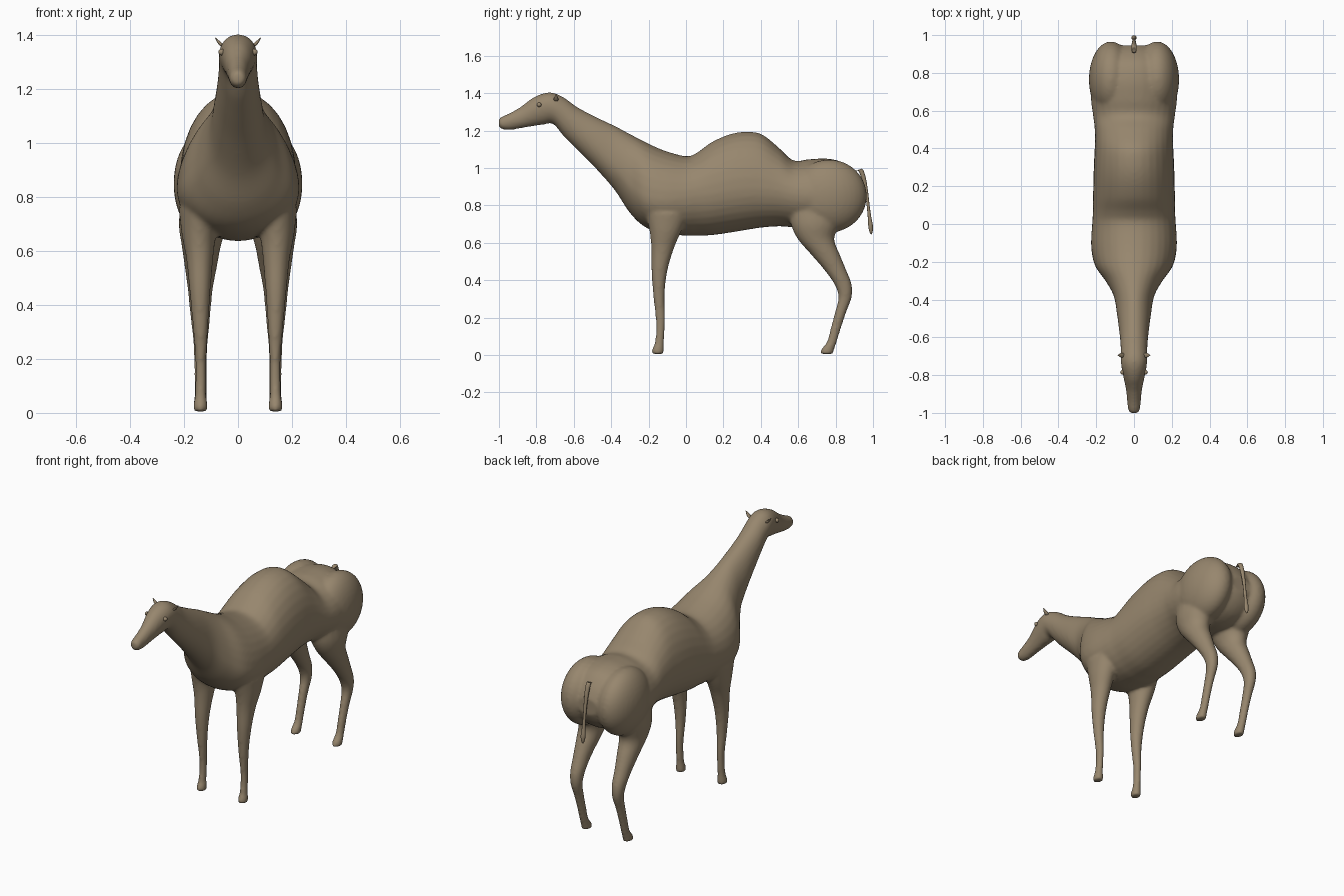
import bpy, bmesh, math
from mathutils import Vector

coat = bpy.data.materials.new("tan coat")
coat.diffuse_color = (0.31, 0.24, 0.155, 1)


def smooth_rows(rows, n=5):
    """Catmull-Rom interpolation through rows of numbers."""
    out = []
    for i in range(len(rows) - 1):
        p = [rows[max(0, min(len(rows) - 1, i + k))] for k in (-1, 0, 1, 2)]
        for s in range(n):
            t = s / n
            out.append([0.5 * (2 * b + (c - a) * t + (2 * a - 5 * b + 4 * c - d) * t * t
                               + (3 * b - a - 3 * c + d) * t ** 3)
                        for a, b, c, d in zip(*p)])
    out.append(list(rows[-1]))
    return out


def skin(bm, rings):
    """Bridge rings of points and close both ends."""
    vs = [[bm.verts.new(p) for p in r] for r in rings]
    n = len(vs[0])
    for a, b in zip(vs, vs[1:]):
        for i in range(n):
            j = (i + 1) % n
            bm.faces.new((a[i], a[j], b[j], b[i]))
    bm.faces.new(vs[0][::-1])
    bm.faces.new(vs[-1])


def trunk_ring(y, top, bot, w, mid, n=32):
    pts = []
    for i in range(n):
        a = 2 * math.pi * i / n
        s = math.sin(a)
        z = mid + s * ((top - mid) if s > 0 else (mid - bot))
        pts.append((w * math.cos(a), y, z))
    return pts


def leg_ring(z, y, ry, x, rx, side, n=20):
    return [(side * (x + rx * math.cos(2 * math.pi * i / n)),
             y + ry * math.sin(2 * math.pi * i / n), z) for i in range(n)]


def ellipsoid(bm, centre, radii):
    r = bmesh.ops.create_uvsphere(bm, u_segments=32, v_segments=20, radius=1)
    for v in r["verts"]:
        v.co = Vector([c + k * q for c, k, q in zip(centre, radii, v.co)])


def finish(name, bm):
    bmesh.ops.recalc_face_normals(bm, faces=bm.faces)
    me = bpy.data.meshes.new(name)
    for f in bm.faces:
        f.smooth = True
    bm.to_mesh(me)
    bm.free()
    me.materials.append(coat)
    ob = bpy.data.objects.new(name, me)
    bpy.context.collection.objects.link(ob)
    return ob


# Head, neck, humped trunk: y, top z, bottom z, half width, z of widest point
trunk = [
    (-1.002, 1.262, 1.222, 0.018, 1.24), (-0.985, 1.275, 1.207, 0.031, 1.24),
    (-0.94, 1.295, 1.203, 0.036, 1.25), (-0.88, 1.33, 1.213, 0.042, 1.27),
    (-0.82, 1.375, 1.223, 0.054, 1.305), (-0.76, 1.40, 1.232, 0.066, 1.33),
    (-0.71, 1.402, 1.235, 0.071, 1.325), (-0.65, 1.375, 1.165, 0.071, 1.28),
    (-0.58, 1.325, 1.095, 0.077, 1.21), (-0.48, 1.272, 0.995, 0.09, 1.12),
    (-0.38, 1.225, 0.88, 0.108, 1.02), (-0.30, 1.182, 0.76, 0.152, 0.91),
    (-0.22, 1.14, 0.685, 0.207, 0.85), (-0.12, 1.095, 0.65, 0.227, 0.83),
    (0.0, 1.063, 0.638, 0.222, 0.84), (0.06, 1.083, 0.638, 0.218, 0.85),
    (0.14, 1.14, 0.641, 0.217, 0.86), (0.24, 1.182, 0.655, 0.215, 0.88),
    (0.33, 1.194, 0.67, 0.212, 0.89), (0.41, 1.178, 0.682, 0.208, 0.89),
    (0.50, 1.105, 0.688, 0.208, 0.88), (0.575, 1.04, 0.682, 0.217, 0.86),
    (0.66, 1.047, 0.672, 0.228, 0.85), (0.76, 1.05, 0.665, 0.225, 0.85),
    (0.85, 1.025, 0.69, 0.195, 0.85), (0.91, 0.965, 0.74, 0.14, 0.85),
    (0.945, 0.90, 0.80, 0.07, 0.85),
]
# Legs: z, y centre, y radius, x centre, x radius
front_leg = [
    (0.005, -0.150, 0.032, 0.139, 0.026), (0.03, -0.150, 0.033, 0.139, 0.026),
    (0.06, -0.143, 0.026, 0.139, 0.022), (0.12, -0.138, 0.023, 0.138, 0.021),
    (0.20, -0.137, 0.026, 0.138, 0.021), (0.32, -0.145, 0.031, 0.139, 0.029),
    (0.45, -0.142, 0.043, 0.141, 0.039), (0.57, -0.125, 0.061, 0.142, 0.050),
    (0.66, -0.11, 0.085, 0.145, 0.064), (0.76, -0.10, 0.12, 0.14, 0.08),
]
hind_leg = [
    (0.005, 0.753, 0.035, 0.139, 0.026), (0.03, 0.757, 0.036, 0.139, 0.026),
    (0.07, 0.780, 0.027, 0.139, 0.023), (0.14, 0.800, 0.028, 0.139, 0.023),
    (0.23, 0.827, 0.031, 0.139, 0.025), (0.31, 0.851, 0.036, 0.139, 0.032),
    (0.38, 0.839, 0.047, 0.140, 0.039), (0.46, 0.795, 0.060, 0.140, 0.047),
    (0.54, 0.744, 0.078, 0.138, 0.060), (0.62, 0.695, 0.098, 0.136, 0.073),
    (0.70, 0.69, 0.13, 0.13, 0.09), (0.80, 0.70, 0.15, 0.12, 0.09),
]

bm = bmesh.new()
skin(bm, [trunk_ring(*r) for r in smooth_rows(trunk)])
for side in (-1, 1):
    for leg in (front_leg, hind_leg):
        skin(bm, [leg_ring(*r, side) for r in smooth_rows(leg, 4)])
    # Rounded haunch either side of the rump cleft
    ellipsoid(bm, (side * 0.122, 0.765, 0.85), (0.117, 0.202, 0.195))
body = finish("body", bm)

# Fuse the overlapping parts into one soft skin
rm = body.modifiers.new("fuse", "REMESH")
rm.mode = "VOXEL"
rm.voxel_size = 0.009
rm.use_smooth_shade = True
sm = body.modifiers.new("soften", "SMOOTH")
sm.factor = 0.5
sm.iterations = 10

# Eyes and ears
for side, label in ((-1, "right"), (1, "left")):
    bm = bmesh.new()
    ellipsoid(bm, (side * 0.061, -0.785, 1.338), (0.012, 0.012, 0.012))
    finish(label + "_eye", bm)

    bm = bmesh.new()
    rows = [(0.050, 1.357, 0.009), (0.063, 1.366, 0.013),
            (0.075, 1.379, 0.009), (0.086, 1.393, 0.001)]
    skin(bm, [[(side * (x - 0.3 * r * math.sin(k * math.pi / 6)),
                -0.695 + r * math.cos(k * math.pi / 6),
                z + 0.4 * r * math.sin(k * math.pi / 6)) for k in range(12)]
              for x, z, r in smooth_rows(rows, 3)])
    finish(label + "_ear", bm)

# Thin hanging tail with a tuft
bm = bmesh.new()
tail = [(0.915, 0.985, 0.012), (0.932, 0.99, 0.014), (0.950, 0.945, 0.013),
        (0.965, 0.87, 0.010), (0.975, 0.79, 0.009), (0.982, 0.73, 0.011),
        (0.987, 0.69, 0.014), (0.990, 0.66, 0.010), (0.991, 0.645, 0.002)]
skin(bm, [[(r * math.cos(k * math.pi / 6), y + 0.85 * r * math.sin(k * math.pi / 6),
            z + 0.3 * r * math.sin(k * math.pi / 6)) for k in range(12)]
          for y, z, r in smooth_rows(tail, 4)])
finish("tail", bm)
